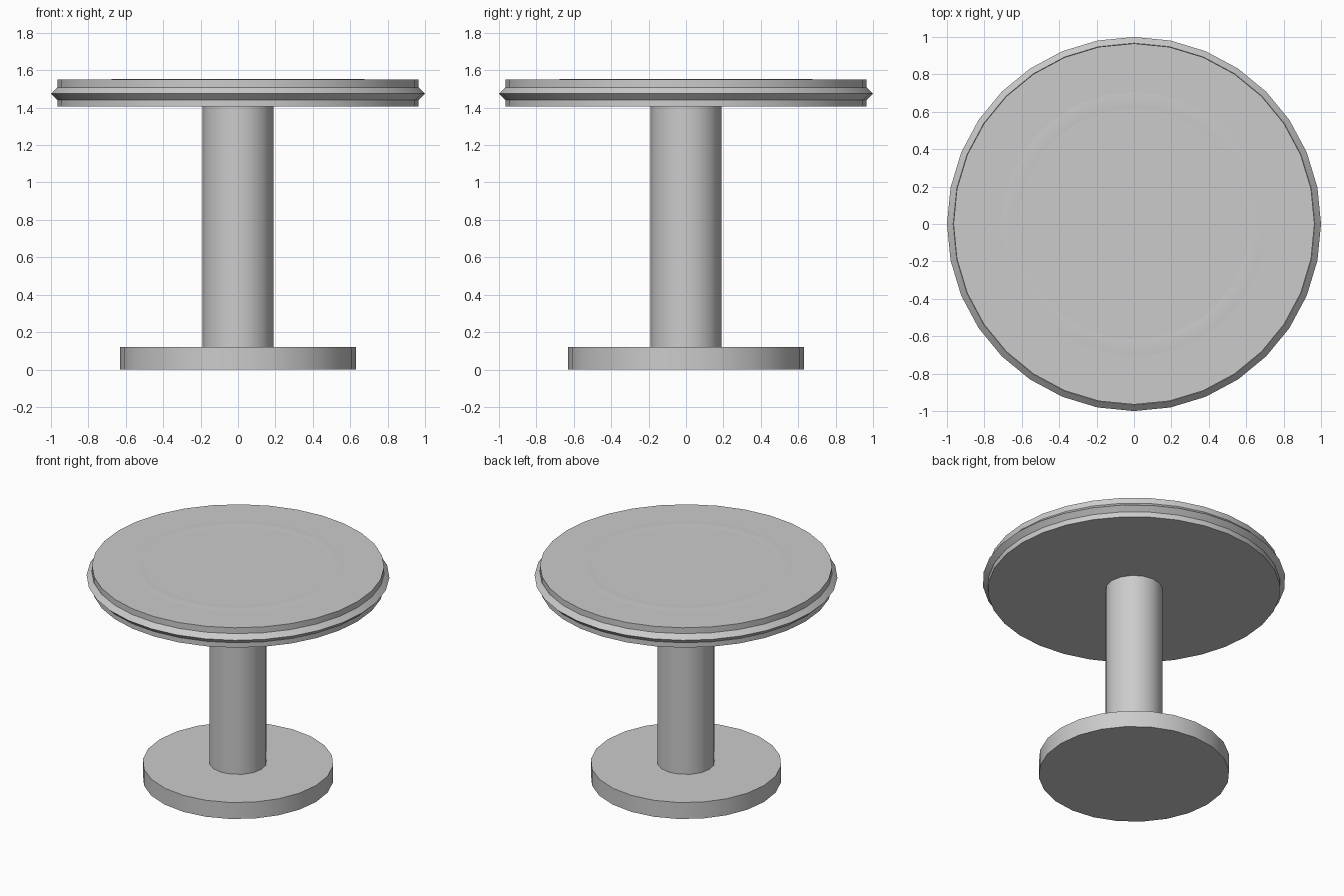
import bpy, bmesh, math

if "Cube" in bpy.data.objects:
    bpy.data.objects.remove(bpy.data.objects["Cube"])


def finish(obj):
    bpy.ops.object.select_all(action='DESELECT')
    obj.select_set(True)
    bpy.context.view_layer.objects.active = obj
    bpy.ops.object.shade_smooth_by_angle(angle=math.radians(40))


def cylinder(name, radius, z0, z1, sides):
    bpy.ops.mesh.primitive_cylinder_add(vertices=sides, radius=radius, depth=z1 - z0,
                                        location=(0, 0, (z0 + z1) / 2))
    obj = bpy.context.object
    obj.name = name
    finish(obj)
    return obj


def lathe_ring(name, profile, sides):
    """Sweep a closed (radius, z) profile around the z axis."""
    bm = bmesh.new()
    loops = []
    for i in range(sides):
        a = 2 * math.pi * i / sides
        loops.append([bm.verts.new((r * math.cos(a), r * math.sin(a), z)) for r, z in profile])
    n = len(profile)
    for i in range(sides):
        p, q = loops[i], loops[(i + 1) % sides]
        for j in range(n):
            k = (j + 1) % n
            bm.faces.new((p[j], q[j], q[k], p[k]))
    bmesh.ops.recalc_face_normals(bm, faces=bm.faces)
    mesh = bpy.data.meshes.new(name)
    bm.to_mesh(mesh)
    bm.free()
    obj = bpy.data.objects.new(name, mesh)
    bpy.context.collection.objects.link(obj)
    finish(obj)
    # the four-sided rim tube is shaded fully smooth
    for f in mesh.polygons:
        f.use_smooth = True
    return obj


# Foot, column and round platform
cylinder("base", 0.63, 0.0, 0.12, 24)
cylinder("column", 0.19, 0.12, 1.405, 16)
cylinder("platform", 0.965, 1.405, 1.55, 32)

# Diamond-section tube around the platform edge
lathe_ring("edge_ring", [(1.0, 1.475), (0.967, 1.508), (0.934, 1.475), (0.967, 1.442)], 32)

# Very low ring marking on the platform surface
lathe_ring("pad_ring", [(0.72, 1.549), (0.66, 1.553), (0.605, 1.549), (0.66, 1.547)], 32)
